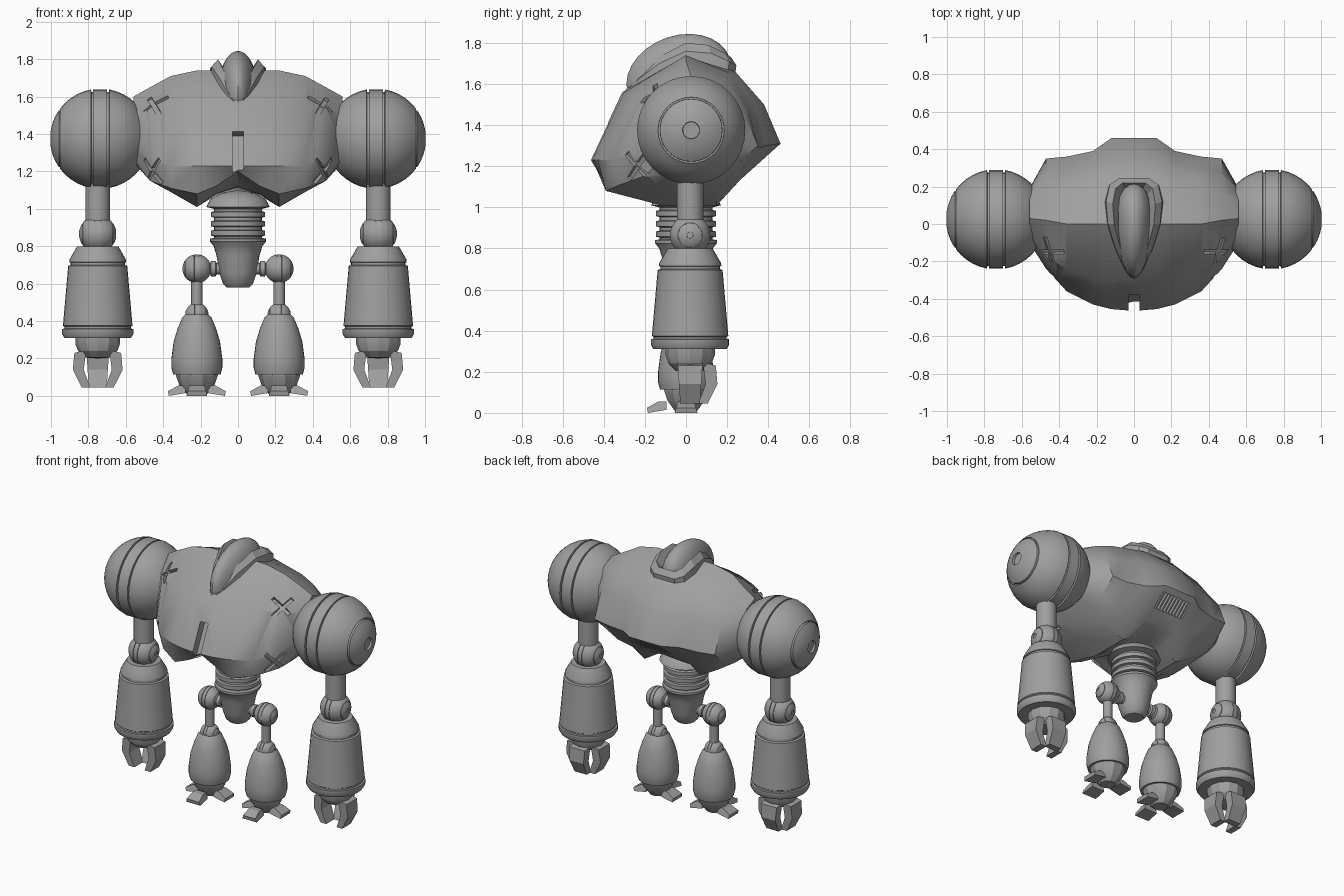
import bpy, bmesh
from math import pi, sin, cos, radians
from mathutils import Matrix, Vector
from mathutils.bvhtree import BVHTree

if "Cube" in bpy.data.objects:
    bpy.data.objects.remove(bpy.data.objects["Cube"])

metal = bpy.data.materials.new("grey metal")
metal.use_nodes = True
GREY = (0.35, 0.35, 0.35, 1)
metal.diffuse_color = GREY
metal.node_tree.nodes["Principled BSDF"].inputs["Base Color"].default_value = GREY


def move(x, y, z):
    return Matrix.Translation((x, y, z))


def finish(name, bm, matrix=Matrix(), angle=35):
    """Turn a bmesh into a named, shaded object."""
    bmesh.ops.recalc_face_normals(bm, faces=bm.faces)
    bm.transform(matrix)
    mesh = bpy.data.meshes.new(name)
    bm.to_mesh(mesh)
    bm.free()
    mesh.materials.append(metal)
    obj = bpy.data.objects.new(name, mesh)
    bpy.context.collection.objects.link(obj)
    smooth(obj, angle)
    return obj


def smooth(obj, angle):
    bpy.ops.object.select_all(action='DESELECT')
    obj.select_set(True)
    bpy.context.view_layer.objects.active = obj
    bpy.ops.object.shade_smooth_by_angle(angle=radians(angle))


def lathe(name, profile, matrix, steps=32, angle=35):
    """Revolve (radius, height) points around the local z axis."""
    bm = bmesh.new()
    verts = [bm.verts.new((r, 0, z)) for r, z in profile]
    edges = [bm.edges.new(pair) for pair in zip(verts, verts[1:])]
    bmesh.ops.spin(bm, geom=verts + edges, cent=(0, 0, 0), axis=(0, 0, 1),
                   angle=2 * pi, steps=steps)
    bmesh.ops.remove_doubles(bm, verts=bm.verts, dist=0.0005)
    return finish(name, bm, matrix, angle)


def loft(name, rings, matrix=Matrix(), angle=35):
    """Skin closed rings of points and cap both ends."""
    bm = bmesh.new()
    loops = [[bm.verts.new(p) for p in ring] for ring in rings]
    n = len(loops[0])
    for a, b in zip(loops, loops[1:]):
        for i in range(n):
            j = (i + 1) % n
            bm.faces.new((a[i], a[j], b[j], b[i]))
    bm.faces.new(loops[0])
    bm.faces.new(loops[-1])
    return finish(name, bm, matrix, angle)


def box(name, size, matrix):
    bm = bmesh.new()
    bmesh.ops.create_cube(bm, size=1)
    bm.transform(Matrix.Diagonal((*size, 1)))
    return finish(name, bm, matrix)


def cut(target, size, matrix):
    cutter = box("cutter", size, matrix)
    cutter.hide_render = True
    mod = target.modifiers.new("cut", 'BOOLEAN')
    mod.operation, mod.solver, mod.object = 'DIFFERENCE', 'MANIFOLD', cutter
    bpy.context.view_layer.objects.active = target
    bpy.ops.object.modifier_apply(modifier=mod.name)
    bpy.data.objects.remove(cutter)


def joint(name, radius, matrix):
    """Ball with a recessed middle band, cap grooves and pivot holes."""
    def arc(a, b, n):
        return [(cos(radians(a + (b - a) * i / n)), sin(radians(a + (b - a) * i / n)))
                for i in range(n + 1)]
    half = [(.98, 0), (.98, .14), (.93, .14), (.93, .175)] + arc(10.5, 53, 5)
    half += [(.6, .77), (.57, .77)] + arc(55.5, 81, 4) + [(.15, .93), (0, .93)]
    full = [(r, -z) for r, z in reversed(half)] + half[1:]
    return lathe(name, [(r * radius, z * radius) for r, z in full], matrix)


# Torso: cross-sections from the middle out, each clockwise from the top
sections = {
    0: ((0, 1.74), (.24, 1.66), (.38, 1.5), (.46, 1.31), (.27, 1.15),
        (.13, 1.1), (-.12, 1.12), (-.4, 1.2), (-.465, 1.23), (-.31, 1.56)),
    .12: ((0, 1.74), (.24, 1.66), (.38, 1.5), (.46, 1.31), (.27, 1.14),
          (.14, 1.07), (-.12, 1.08), (-.39, 1.12), (-.455, 1.23), (-.3, 1.56)),
    .22: ((0, 1.74), (.22, 1.65), (.34, 1.5), (.39, 1.3), (.26, 1.13),
          (.15, 1.01), (-.12, 1.01), (-.39, 1.08), (-.43, 1.23), (-.29, 1.55)),
    .36: ((0, 1.71), (.2, 1.63), (.3, 1.48), (.36, 1.29), (.25, 1.15),
          (.14, 1.09), (-.12, 1.09), (-.32, 1.11), (-.36, 1.23), (-.24, 1.54)),
    .47: ((.02, 1.65), (.17, 1.6), (.28, 1.47), (.35, 1.3), (.24, 1.2),
          (.14, 1.16), (-.1, 1.15), (-.21, 1.15), (-.24, 1.25), (-.18, 1.53)),
    .56: ((.03, 1.6), (.12, 1.56), (.18, 1.45), (.19, 1.33), (.15, 1.27),
          (.1, 1.25), (-.04, 1.25), (-.08, 1.27), (-.1, 1.34), (-.06, 1.51)),
}
widths = list(sections)
stations = [-x for x in reversed(widths[1:])] + widths
torso = loft("torso", [[(x, y, z) for y, z in sections[abs(x)]] for x in stations])
surface = BVHTree.FromObject(torso, bpy.context.evaluated_depsgraph_get())

# Torso details: chest slot, crossed slots and rear vent
cut(torso, (.06, .09, .24), move(0, -.42, 1.3) @ Matrix.Rotation(radians(-25), 4, 'X'))
for s in (1, -1):
    for spot in ((.46, -.16, 1.57), (.46, -.24, 1.2)):
        point, normal, _, _ = surface.find_nearest(Vector((s * spot[0], *spot[1:])))
        frame = Matrix.Translation(point) @ normal.to_track_quat('Z', 'Y').to_matrix().to_4x4()
        for turn, depth in ((pi / 4, .04), (-pi / 4, .044)):
            cut(torso, (.18, .026, depth), frame @ Matrix.Rotation(turn, 4, 'Z'))
vent = move(0, .382, 1.242) @ Matrix.Rotation(radians(42), 4, 'X')
cut(torso, (.23, .12, .06), vent)
smooth(torso, 48)
for i in range(-4, 5):
    box("vent_slat", (.01, .12, .025), vent @ move(i * .025, 0, .012))

# Head dome: a ball narrowed towards the front
bm = bmesh.new()
bmesh.ops.create_uvsphere(bm, u_segments=24, v_segments=14, radius=1)
for v in bm.verts:
    x, y, z = v.co
    v.co = (.1 * x * (1 + .2 * y), .255 * y - .035, 1.64 + .04 * y + .2 * z)
finish("head", bm)

# Head collar
edge = ((.055, -.235, 1.62), (.1, -.13, 1.7), (.14, 0, 1.76),
        (.15, .12, 1.75), (.13, .21, 1.71), (.08, .245, 1.69))
rim = [(0, -.315, 1.545), *edge, *[(-x, y, z) for x, y, z in reversed(edge)]]
loft("collar", [[(x * 1.05, y * .96, z - .07) for x, y, z in rim], rim,
                [(x * .76, y * .9, z + .04) for x, y, z in rim],
                [(x * .5, y * .7, z - .02) for x, y, z in rim]], angle=20)

# Waist: dome, ribbed column and cup
waist = [(0, 1.1), (.09, 1.085), (.15, 1.05), (.17, 1.01), (.13, 1.0)]
for z in (.97, .92, .87):
    waist += [(.128, z + .017), (.145, z + .013), (.145, z - .013), (.128, z - .017)]
waist += [(.128, .845), (.15, .84), (.15, .825), (.13, .8), (.115, .75),
          (.1, .66), (.08, .6), (.06, .58), (0, .58)]
lathe("waist", waist, move(0, 0, 0))


def claw(name, side, matrix, half_width, taper):
    """Solid blade from a (reach, height) side profile, narrowed at the sides."""
    loft(name, [[(r, w * half_width * taper(z), z) for r, z in side] for w in (-1, 1)],
         matrix, 20)


finger = ((.065, .22), (.085, .24), (.125, .23), (.133, .14), (.085, .045), (.04, .045), (.075, .14))
toe = ((.06, .015), (.06, .055), (.1, .055), (.155, .025), (.15, 0))

for s, side in ((1, "left"), (-1, "right")):
    across = Matrix.Rotation(s * pi / 2, 4, 'Y')

    # Arm
    arm = move(s * .75, .02, 0)
    joint(side + "_shoulder", .268, move(s * .737, .025, 1.375) @ across)
    lathe(side + "_upper_arm", [(0, 1.2), (.065, 1.2), (.065, .88), (0, .88)], arm)
    joint(side + "_elbow", .1, arm @ move(0, 0, .865) @ across)
    lathe(side + "_forearm", [(0, .8), (.11, .8), (.15, .73), (.152, .715), (.145, .712),
                              (.145, .7), (.158, .695), (.186, .375), (.178, .37),
                              (.178, .36), (.19, .358), (.19, .33), (.178, .31), (0, .31)], arm)
    lathe(side + "_wrist", [(.12, .32), (.12, .28), (.105, .24), (.07, .205), (0, .2)],
          arm, 12, 20)
    for turn in (0, 90, 180):
        claw(side + "_finger", finger, arm @ Matrix.Rotation(radians(turn), 4, 'Z'),
             .06, lambda z: .75 + 1.1 * z)

    # Leg
    leg = move(s * .22, 0, 0)
    lathe(side + "_hip_pin", [(0, .07), (.03, .07), (.03, .115), (.042, .12), (.042, .145),
                              (.025, .15), (.025, .2)], move(0, 0, .68) @ across, 16)
    joint(side + "_hip", .077, leg @ move(0, 0, .68) @ across)
    lathe(side + "_thigh", [(.03, .64), (.03, .42)], leg, 20)
    joint(side + "_knee", .062, leg @ move(0, 0, .435) @ across)
    lathe(side + "_shin", [(0, .445), (.05, .445), (.078, .42), (.103, .36), (.124, .29),
                           (.136, .2), (.136, .15), (.127, .115), (.112, .115), (.1, .15)], leg)
    lathe(side + "_foot", [(.11, .16), (.112, .11), (.095, .06), (.065, .02), (.05, .005),
                           (0, .005)], leg, 10, 20)
    for turn, reach in ((0, 0), (180, 0), (270, .035)):
        claw(side + "_toe", toe, leg @ Matrix.Rotation(radians(turn), 4, 'Z') @ move(reach, 0, 0),
             .055, lambda z: 1 - 5 * z)
